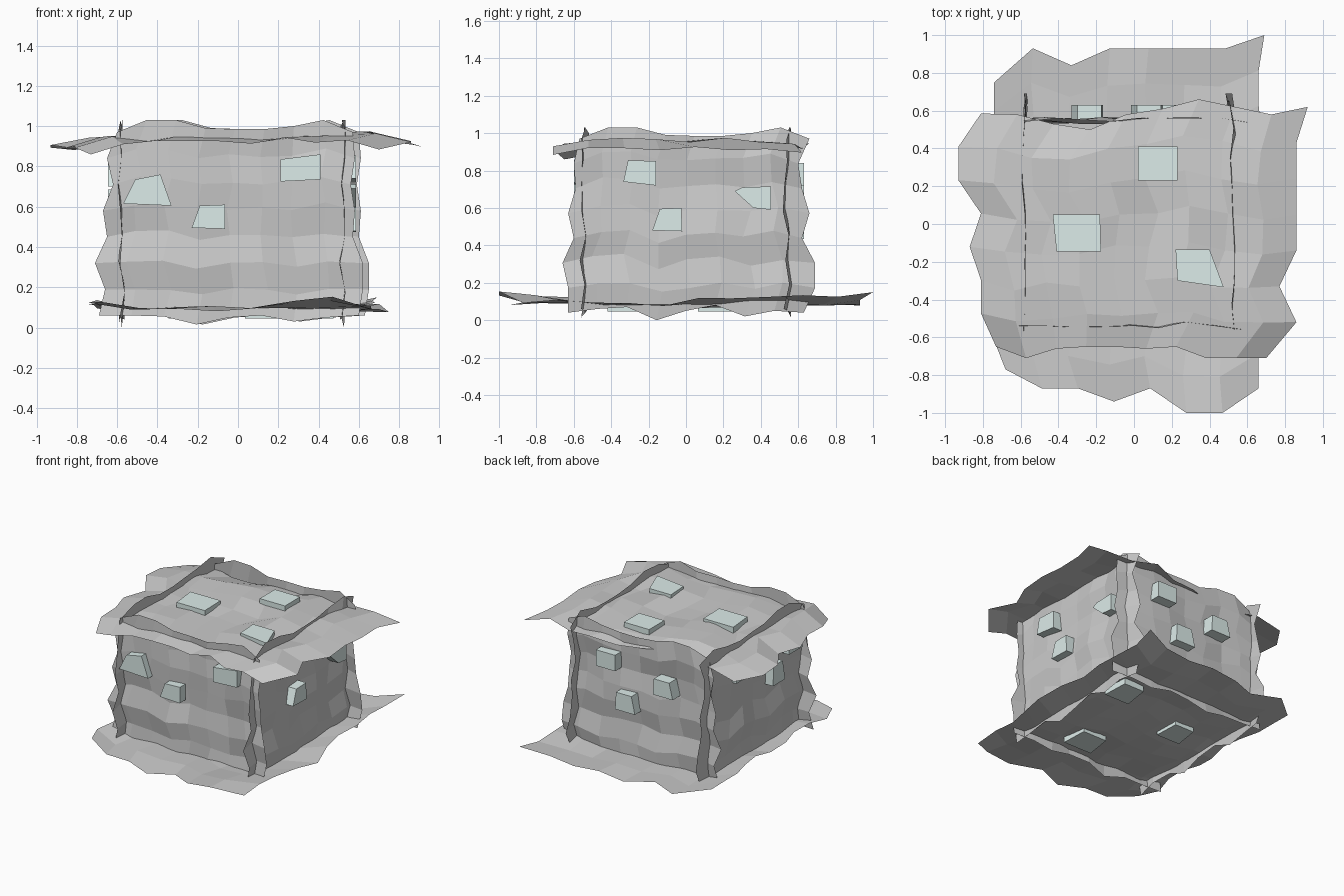
import bpy, bmesh, random

if "Cube" in bpy.data.objects:
    bpy.data.objects.remove(bpy.data.objects["Cube"])

random.seed(7)
glass = bpy.data.materials.new("pale_glass")
glass.diffuse_color = (0.72, 0.84, 0.82, 1)
glass.use_nodes = True
glass.node_tree.nodes["Principled BSDF"].inputs["Base Color"].default_value = glass.diffuse_color

# Maps (u, v, depth) on each side of the box to world space
def along_x(u, v, d): return (u, d, v)
def along_y(u, v, d): return (d, u, v)
def flat(u, v, d): return (u, v, d)

def finish(name, bm, mat=None):
    mesh = bpy.data.meshes.new(name)
    bm.to_mesh(mesh)
    bm.free()
    ob = bpy.data.objects.new(name, mesh)
    bpy.context.collection.objects.link(ob)
    if mat:
        mesh.materials.append(mat)

# Ragged, wavy sheet: four edge profiles blended across a grid
def sheet(name, to_world, left, right, low, high, depth, du, dv,
          jitter=0.012, flip=False, lift=lambda u, v: 0):
    bm = bmesh.new()
    nu, nv = len(low) - 1, len(left) - 1
    grid = []
    for j in range(nv + 1):
        row = []
        for i in range(nu + 1):
            s, t = i / nu, j / nv
            u = left[j] + (right[j] - left[j]) * s
            v = low[i] + (high[i] - low[i]) * t
            if 0 < i < nu and 0 < j < nv:
                u += random.uniform(-jitter, jitter)
                v += random.uniform(-jitter, jitter)
            d = depth + du[i] + dv[j] + lift(u, v) + random.uniform(-jitter, jitter)
            row.append(bm.verts.new(to_world(u, v, d)))
        grid.append(row)
    for j in range(nv):
        for i in range(nu):
            f = [grid[j][i], grid[j][i + 1], grid[j + 1][i + 1], grid[j + 1][i]]
            bm.faces.new(f[::-1] if flip else f)
    finish(name, bm)

# Faceted chip: polygon extruded between two depths
def chip(name, to_world, pts, d0, d1):
    bm = bmesh.new()
    a = [bm.verts.new(to_world(u, v, d0)) for u, v in pts]
    b = [bm.verts.new(to_world(u, v, d1)) for u, v in pts]
    bm.faces.new(a)
    bm.faces.new(b)
    for k in range(len(pts)):
        m = (k + 1) % len(pts)
        bm.faces.new((a[k], a[m], b[m], b[k]))
    bmesh.ops.recalc_face_normals(bm, faces=bm.faces)
    finish(name, bm, glass)

def quad(u, v, w, h, skew=0.015):
    return [(u - w / 2 - skew, v - h / 2), (u + w / 2, v - h / 2),
            (u + w / 2 - skew / 2, v + h / 2), (u - w / 2 + skew, v + h / 2)]

# Four walls
low = [.06, .06, .055, .015, .05, .06, .03, .05, .06]
high = [.97, 1.03, 1.03, .99, .985, .985, 1.0, 1.03, .97]
wl = [-.69, -.66, -.71, -.65, -.67, -.62, -.65, -.60]
wr = [.60, .62, .62, .57, .58, .56, .58, .57]
yl = [-.63, -.63, -.66, -.60, -.63, -.59, -.60, -.57]
yr = [.63, .69, .69, .62, .66, .62, .60, .66]
bend = [0, .01, -.01, .01, 0, -.01, .005, 0]
sheet("front_wall", along_x, wl, wr, low, high, -.54,
      [.01, .005, 0, -.01, .01, 0, .01, 0, -.01], bend)
sheet("back_wall", along_x, [x + .03 for x in wl], [x + .03 for x in wr], low, high, .55,
      [0, 0, -.01, 0, 0, .01, .01, 0, -.02], bend, flip=True)
low_y = [.04, .06, .07, .0, .05, .08, .02, .05, .04]
sheet("right_wall", along_y, yl, yr, low_y, high, .525,
      [0, -.01, 0, .005, -.005, 0, -.005, .01, -.02], bend)
sheet("left_wall", along_y, yl, yr, low_y, high, -.58,
      [0, .005, -.005, 0, .005, -.01, -.01, 0, .01], bend, flip=True)

# Roof sheet
sheet("roof", flat,
      [-.73, -.81, -.81, -.87, -.81, -.93, -.93, -.81],
      [.70, .86, .77, .86, .86, .86, .86, .92],
      [-.65, -.71, -.66, -.65, -.65, -.66, -.65, -.71, -.71, -.71],
      [.585, .58, .53, .50, .58, .61, .66, .62, .58, .62], .95,
      [-.055, -.01, -.01, .01, 0, -.015, .01, 0, .01, -.035],
      [-.025, 0, .005, 0, 0, .005, 0, -.025])

# Floor sheet, with a raised front right corner and right edge
def floor_lift(x, y):
    corner = max(0, (-y - .6) / .4) * max(0, 1 - abs(x - .4) / .35)
    edge = max(0, (x - .45) / .25) if y > -.1 else 0
    return .07 * corner + .05 * edge

sheet("floor", flat,
      [-.68, -.74, -.70, -.68, -.72, -.70, -.68, -.70, -.74, -.74, -.74],
      [.66, .66, .66, .70, .75, .70, .66, .68, .66, .66, .69],
      [-.77, -.87, -.87, -.94, -.87, -1, -1, -.87],
      [.75, .93, .84, .93, .93, .93, .93, 1.0], .075,
      [.03, 0, 0, -.005, .005, 0, 0, 0],
      [.015, .025, .025, .01, 0, 0, .005, .01, .015, .01, .02],
      flip=True, lift=floor_lift)

# Glass chips, three per side
sides = {
    "front": (along_x, -.53, -.60, [
        [(-.57, .615), (-.33, .605), (-.385, .76), (-.51, .735)],
        [(-.23, .495), (-.065, .49), (-.065, .61), (-.19, .605)],
        [(.21, .725), (.41, .735), (.41, .86), (.21, .835)]]),
    "right": (along_y, .51, .585, [
        [(-.335, .74), (-.16, .72), (-.16, .85), (-.31, .855)],
        [(-.18, .48), (-.02, .475), (-.025, .6), (-.14, .595)],
        [(.26, .69), (.36, .60), (.455, .59), (.455, .715), (.30, .71)]]),
    "back": (along_x, .54, .63, [
        quad(.23, .78, .16, .12, .0), quad(-.24, .69, .15, .12), quad(.075, .5, .15, .13)]),
    "left": (along_y, -.57, -.645, [
        quad(.24, .78, .16, .12), quad(-.18, .61, .13, .15), quad(-.38, .76, .15, .12)]),
    "top": (flat, .94, .985, [
        [(.02, .23), (.23, .23), (.23, .41), (.02, .41)],
        [(-.41, -.145), (-.175, -.145), (-.18, .05), (-.43, .05)],
        [(.23, -.30), (.475, -.335), (.40, -.135), (.22, -.135)]]),
    "bottom": (flat, .09, .045, [
        quad(.38, .36, .19, .2), quad(.16, -.32, .22, .2), quad(-.24, .16, .18, .19)]),
}
for side, (to_world, d0, d1, polys) in sides.items():
    for n, pts in enumerate(polys):
        chip(f"{side}_chip_{n + 1}", to_world, pts, d0, d1)
